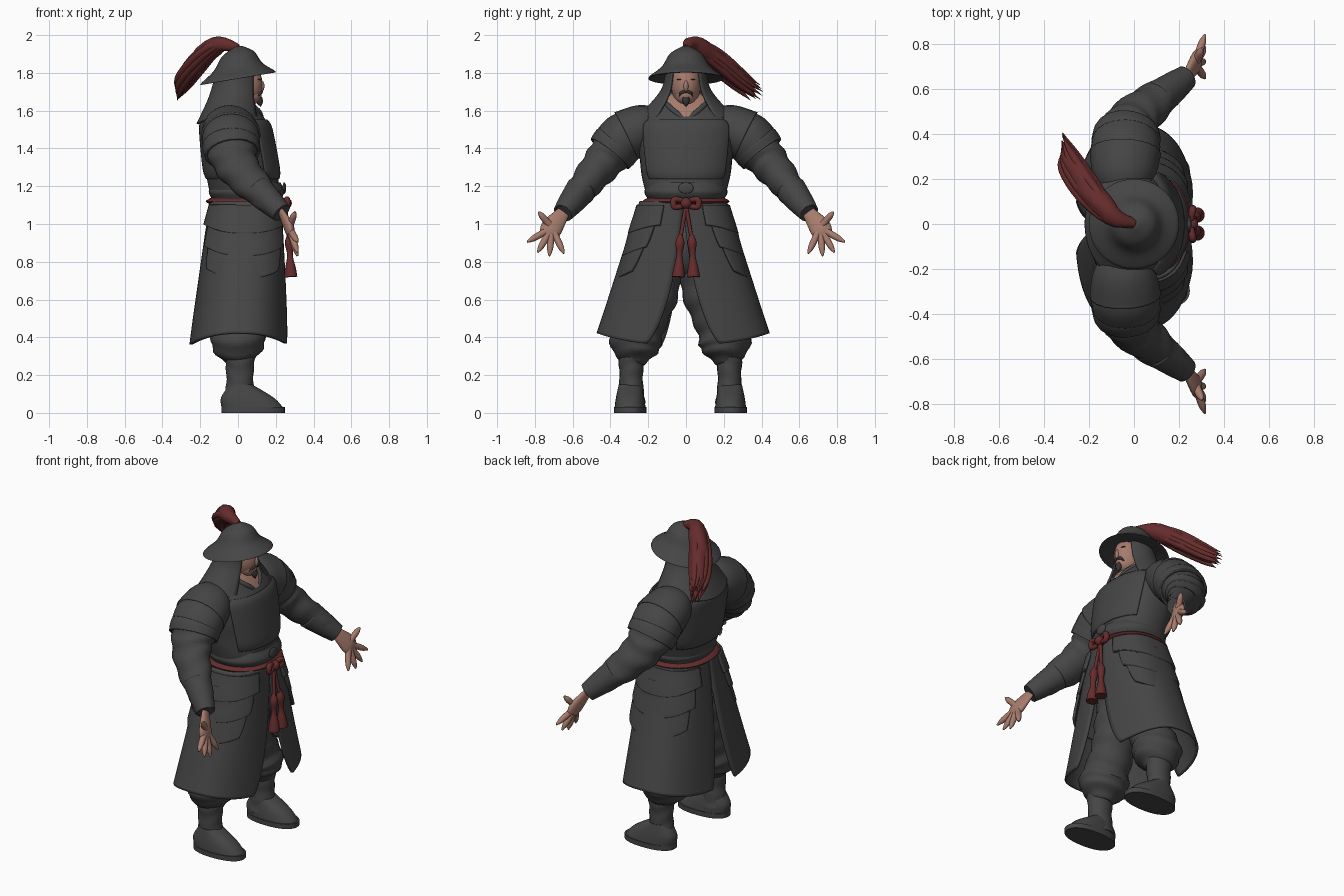
import bpy, bmesh, math, random
from mathutils import Vector

random.seed(4)
cube = bpy.data.objects.get("Cube")
if cube:
    bpy.data.objects.remove(cube)


def material(name, *rgb):
    mat = bpy.data.materials.new(name)
    mat.use_nodes = True
    mat.diffuse_color = (*rgb, 1)
    bsdf = mat.node_tree.nodes["Principled BSDF"]
    bsdf.inputs["Base Color"].default_value = (*rgb, 1)
    bsdf.inputs["Roughness"].default_value = 0.8
    return mat


GREY = material("charcoal cloth", .06, .06, .06)
RED = material("dark red cord", .13, .025, .025)
SKIN = material("skin", .38, .2, .15)
HAIR = material("dark hair", .04, .035, .035)


def sample(points, u):
    """Point at fraction u of a smooth curve through equal-length tuples."""
    last = len(points) - 1
    i = min(int(u * last), last - 1)
    t = u * last - i
    quad = (points[max(i - 1, 0)], points[i], points[i + 1], points[min(i + 2, last)])
    return [b + (c - a) * t / 2 + (a - 2.5 * b + 2 * c - d / 2) * t ** 2
            + (1.5 * (b - c) + (d - a) / 2) * t ** 3 for a, b, c, d in zip(*quad)]


def finish(name, bm, mat, thick=0, shift=0):
    """Turn a bmesh into a smooth object, optionally a thick sheet."""
    bmesh.ops.recalc_face_normals(bm, faces=bm.faces)
    mesh = bpy.data.meshes.new(name)
    bm.to_mesh(mesh)
    bm.free()
    mesh.materials.append(mat)
    ob = bpy.data.objects.new(name, mesh)
    bpy.context.collection.objects.link(ob)
    ob.location.y = shift
    if thick:
        solid = ob.modifiers.new("thickness", "SOLIDIFY")
        solid.thickness, solid.offset = thick, 0
    bpy.ops.object.select_all(action="DESELECT")
    ob.select_set(True)
    bpy.context.view_layer.objects.active = ob
    bpy.ops.object.shade_smooth_by_angle(angle=math.radians(45))
    return ob


def skin_rings(name, rings, mat, closed, cap, **kw):
    bm = bmesh.new()
    loops = [[bm.verts.new(p) for p in ring] for ring in rings]
    count = len(rings[0])
    for low, high in zip(loops, loops[1:]):
        for j in range(count if closed else count - 1):
            k = (j + 1) % count
            bm.faces.new((low[j], low[k], high[k], high[j]))
    if cap:
        bm.faces.new(loops[0])
        bm.faces.new(loops[-1])
    return finish(name, bm, mat, **kw)


def ball(name, centre, size, mat=GREY, side=1):
    bm = bmesh.new()
    bmesh.ops.create_uvsphere(bm, u_segments=24, v_segments=14, radius=1)
    for v in bm.verts:
        v.co = Vector(c + a * s for c, a, s in zip(centre, v.co, size))
        v.co.y *= side
    return finish(name, bm, mat)


def wrap(name, profile, mat=GREY, side=1, x=0, y=0, lean=0, power=2, arc=None, split=0,
         hem=0, slope=0, grow=0, fold=0, steps=24, **kw):
    """Level sections (height, x radius, y radius); an arc leaves an open sheet that splits downwards."""
    rings, count = [], 40
    for i in range(steps + 1):
        t = i / steps
        row = sample(profile, t)
        begin, end = arc or (0, 360)
        begin, end = begin + split * t * t, end - split * t * t / 2
        ring = []
        for j in range(count + 1 if arc else count):
            a = math.radians(begin + (end - begin) * j / count)
            c, s = math.cos(a), math.sin(a)
            wave = 1 + fold * math.sin(t * steps + 3 * s + 2 * c)
            px = (row[1] + grow) * wave * math.copysign(abs(c) ** (2 / power), c)
            py = (row[-1] + grow) * wave * math.copysign(abs(s) ** (2 / power), s)
            px += x + lean * (row[0] - profile[0][0])
            ring.append((px, side * (y + py), row[0] + slope * px + hem * t * s * s))
        rings.append(ring)
    return skin_rings(name, rings, mat, not arc, not arc, **kw)


def tube(name, path, radii, mat=GREY, side=1, wide=1, ref=(1, 0, 0), fold=0, steps=16, cap=True, **kw):
    """Round section swept along a path; wide stretches it along ref."""
    centres = [Vector(sample(path, i / steps)) for i in range(steps + 1)]
    rings, count = [], 20
    for i, centre in enumerate(centres):
        tangent = (centres[min(i + 1, steps)] - centres[max(i - 1, 0)]).normalized()
        u = Vector(ref)
        u = (u - tangent * u.dot(tangent)).normalized()
        v = tangent.cross(u)
        radius, = sample([(r,) for r in radii], i / steps)
        ring = []
        for j in range(count):
            a = math.tau * j / count
            r = max(radius, .001) * (1 + fold * math.sin(i * 1.3 + 2 * math.sin(a) + math.cos(2 * a)))
            p = centre + u * (r * wide * math.cos(a)) + v * (r * math.sin(a))
            ring.append((p.x, side * p.y, p.z))
        rings.append(ring)
    return skin_rings(name, rings, mat, True, cap, **kw)


# Torso, with bare skin showing in the open neckline
TORSO = [(1.1, .18, .2), (1.3, .19, .24), (1.5, .18, .26), (1.6, .14, .2), (1.7, .08, .09)]
torso = wrap("torso", TORSO, x=.045, lean=-.14, power=2.2, fold=.01)
torso.data.materials.append(SKIN)
for face in torso.data.polygons:
    if face.center.x > .03 and face.center.z > 1.56 + abs(face.center.y) * .8:
        face.material_index = 1
for name, arc in (("chest_plate", (-55, 55)), ("back_plate", (120, 240))):
    wrap(name, [(1.24, .18, .22), *TORSO[1:3], (1.55, .16, .23)], x=.025, lean=-.14, power=2.2, grow=.01,
         arc=arc, thick=.01)

# Belt, buckle and sash
wrap("broad_belt", [(1.13, .18, .2), (1.17, .2, .22), (1.22, .18, .2)], x=.045, power=2.2)
ball("belt_buckle", (.245, 0, 1.19), (.01, .04, .03))
wrap("red_sash", [(1.1, .18, .2), (1.12, .21, .23), (1.14, .18, .2)], RED, x=.04, power=2.2)
ball("sash_knot", (.255, 0, 1.11), (.03, .03, .03), RED)

# Helmet with a tilted brim, and the hood draped below it
HELMET = [(1.79, .1), (1.77, .2), (1.83, .13), (1.9, .085), (1.94, .02)]
wrap("helmet", HELMET, slope=.17)
wrap("hood", [(1.82, .11, .1), (1.68, .13, .13), (1.53, .18, .24)], lean=.12, arc=(42, 318),
     hem=.05, thick=.01)

# Plume made of a core and wind-blown strands
PLUME = [Vector(p) for p in ((0, 0, 1.93), (-.1, .04, 1.95), (-.2, .16, 1.87), (-.28, .28, 1.77),
                             (-.32, .37, 1.68))]
tube("plume_core", PLUME, (.02, .045, .055, .04, 0), RED, ref=(0, 0, 1), fold=.08)
for k in range(12):
    a = math.tau * k / 12
    drift = Vector((math.cos(a), math.cos(a), 1.5 * math.sin(a))) * random.uniform(.01, .02)
    strand = [p + drift * min(i, 2) for i, p in enumerate(PLUME)]
    strand[-1] = PLUME[-1] + Vector((.2 * drift.x, 3 * drift.y, 2 * drift.z + .02))
    tube(f"plume_strand_{k}", strand, (.015, .02, .022, .018, 0), RED, ref=(0, 0, 1))

# Head
tube("neck", [(0, 0, 1.55), (.02, 0, 1.7)], (.07, .06), SKIN)
ball("head", (.03, 0, 1.74), (.1, .08, .12), SKIN)
ball("jaw", (.05, 0, 1.685), (.075, .06, .06), SKIN)
ball("nose", (.125, 0, 1.73), (.015, .013, .03), SKIN)
tube("chin_beard", [(.11, 0, 1.67), (.12, 0, 1.62)], (.018, .017, 0), HAIR)

# Joints of the left side, mirrored for the right
ARM = [(-.04, .12, 1.53), (-.04, .3, 1.48), (0, .46, 1.3), (.23, .65, 1.06)]
HAND = Vector((.27, .71, .98))
LEG = [(0, .1, .85), (0, .14, .62), (0, .23, .4), (.01, .25, .26)]
LEG_SHIFT = -.03


def skirt_row(z, grow=0):
    drop = 1.1 - z
    return z, .185 + .1 * drop + grow, .23 + .3 * drop + grow


def arm_part(start, end):
    return [sample(ARM, u) for u in (start, (start + end) / 2, end)]


ball("trouser_seat", (.01, 0, .9), (.16, .17, .2))

for side, label in ((1, "left"), (-1, "right")):
    # Face details and collar
    tube(f"{label}_moustache", [(.127, 0, 1.7), (.12, .025, 1.695), (.1, .04, 1.67)], (.005, .008, 0),
         HAIR, side, ref=(0, 0, 1))
    ball(f"{label}_eyebrow", (.11, .03, 1.765), (.012, .02, .004), HAIR, side)
    tube(f"{label}_lapel", [(.13, -.02, 1.53), (.11, .06, 1.595), (.05, .11, 1.64)], (.014, .014),
         side=side)

    # Folded sleeve, overlapping shoulder guards and cuff
    tube(f"{label}_sleeve", ARM, (.08, .12, .115, .088, .045), side=side, wide=1.15, fold=.05, steps=44)
    for k, (start, end) in enumerate(((.02, .37), (.31, .47), (.42, .55))):
        radii = (.117, .127, .13 - k * .004) if k else (.07, .115, .132)
        tube(f"{label}_shoulder_guard_{k}", arm_part(start, end), radii, side=side,
             wide=1.15, cap=False, thick=.014)
    tube(f"{label}_cuff", arm_part(.82, 1), (.077, .063, .05), side=side, cap=False, thick=.01)

    # Open hand with thumb and fingers fanned out
    tube(f"{label}_palm", [ARM[-1], HAND, HAND + Vector((.01, .02, -.04))], (.035, .057, .045),
         SKIN, side, wide=.45)
    for k, angle in enumerate((50, -30, -60, -85, -115)):
        a = math.radians(angle)
        out = Vector((.3, math.cos(a), math.sin(a)))
        reach = .15 if k else .11
        tube(f"{label}_finger_{k}", [HAND + out * .02, HAND + out * reach], (.02, .018, .016, .005),
             SKIN, side)

    # Split coat skirt with layered hip guards
    wrap(f"{label}_coat_skirt", [skirt_row(1.12), skirt_row(.36)], side=side, x=.04, lean=.045, power=2.5,
         arc=(0, 180), split=20, hem=.06, thick=.014, shift=LEG_SHIFT / 2)
    for k, name in enumerate(("upper", "middle", "lower")):
        top = 1.1 - k * .07
        wrap(f"{label}_{name}_hip_guard", [skirt_row(top, .01), skirt_row(top - .1 - k * .03, .025)],
             side=side, x=.04, lean=.05, power=2.5, arc=(20 + 8 * k, 162 - 8 * k), split=6 * k,
             hem=-.05 - k * .02, thick=.016, shift=LEG_SHIFT / 2)

    # Baggy trousers, boots and soles
    tube(f"{label}_trouser_leg", LEG, (.12, .125, .12, .135, .06), side=side, wide=1.05, fold=.05, steps=30,
         shift=LEG_SHIFT)
    tube(f"{label}_boot_shaft", [(.01, .26, .3), (.01, .26, .05)], (.07, .062, .075), side=side,
         wide=1.15, fold=.03, shift=LEG_SHIFT)
    wrap(f"{label}_boot_foot", [(.02, .165, .083), (.08, .14, .075), (.15, .06, .06)], side=side,
         x=.08, y=.266, lean=-.5, power=2.3, shift=LEG_SHIFT)
    wrap(f"{label}_boot_sole", [(0, .168, .086), (.03, .168, .086)], side=side, x=.08, y=.266,
         power=2.3, steps=2, shift=LEG_SHIFT)

    # Sash bow, cord and tassel
    bow = [(.25, 0, 1.12), (.26, .06, 1.13), (.26, .06, 1.09), (.25, 0, 1.1)]
    tube(f"{label}_sash_bow", bow, (.012, .016, .016, .012), RED, side)
    tube(f"{label}_tassel_cord", [bow[-1], (.27, .03, .92)], (.01, .01), RED, side)
    tube(f"{label}_tassel", [(.27, .03, .95), (.28, .04, .72)], (.006, .024, .015, .028, .034), RED, side)
